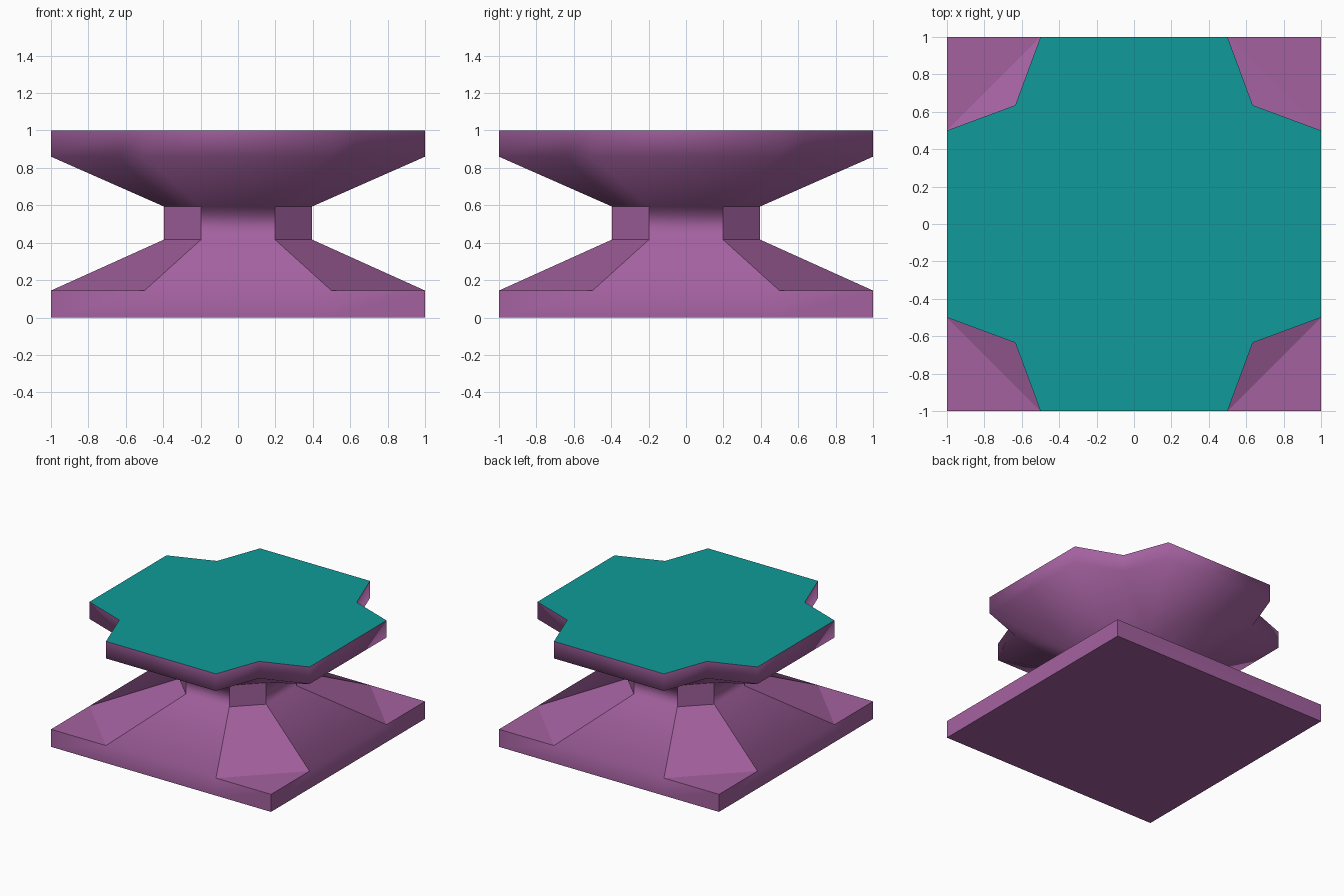
import bpy, bmesh

if "Cube" in bpy.data.objects:
    bpy.data.objects.remove(bpy.data.objects["Cube"])

N = 0.395                                  # neck half width
Z_BASE, Z_WAIST, Z_FLARE, Z_TOP = 0.144, 0.417, 0.593, 1.0
Z_RIM = 0.86


def material(name, color):
    m = bpy.data.materials.new(name)
    m.diffuse_color = color
    m.use_nodes = True
    m.node_tree.nodes["Principled BSDF"].inputs["Base Color"].default_value = m.diffuse_color
    return m


bm = bmesh.new()


def ring(corner, z):
    """Repeat one corner's outline points around the four quarters."""
    pts, verts = list(corner), []
    for _ in range(4):
        verts.append([bm.verts.new((x, y, z)) for x, y in pts])
        pts = [(-y, x) for x, y in pts]
    return verts


def face(verts, smooth=True, mat=0):
    f = bm.faces.new(verts)
    f.smooth, f.material_index = smooth, mat


def walls(low, high, flat_chamfer=False):
    """Vertical band between two rings with equal point counts."""
    a, b = sum(low, []), sum(high, [])
    per = len(low[0])
    for i in range(len(a)):
        j = (i + 1) % len(a)
        face((a[i], a[j], b[j], b[i]), not (flat_chamfer and i % per == 0))


square = [(1, .5), (1, 1), (.5, 1)]
notched = [(1, .5), (.635, .635), (.5, 1)]
octagon = [(N, N / 2), (N / 2, N)]

foot, base = ring(square, 0), ring(square, Z_BASE)
waist, flare = ring(octagon, Z_WAIST), ring(octagon, Z_FLARE)
rim, top = ring(notched, Z_RIM), ring(notched, Z_TOP)

# square plinth, chamfered neck and notched table edge
walls(foot, base)
walls(waist, flare, True)
walls(rim, top)
face(sum(foot, [])[::-1], False)
face(sum(top, []), False, 1)

for q in range(4):
    n = (q + 1) % 4
    # plinth corner, sloped chamfer and sloped side
    a, c, b = base[q]
    u, v = waist[q]
    face((a, c, b), False)
    face((a, b, v, u), False)
    face((b, base[n][0], waist[n][0], v))
    # flared underside with folded notches
    a, c, b = rim[q]
    u, v = flare[q]
    face((u, c, a))
    face((u, v, c))
    face((v, b, c))
    face((v, flare[n][0], rim[n][0], b))
    # crisp plinth corner edges
    bm.edges.get((foot[q][1], base[q][1])).smooth = False

bmesh.ops.recalc_face_normals(bm, faces=bm.faces)
mesh = bpy.data.meshes.new("pedestal")
bm.to_mesh(mesh)
bm.free()
mesh.materials.append(material("purple", (0.37, 0.12, 0.35, 1)))
mesh.materials.append(material("teal", (0.005, 0.33, 0.32, 1)))
bpy.context.collection.objects.link(bpy.data.objects.new("pedestal", mesh))
